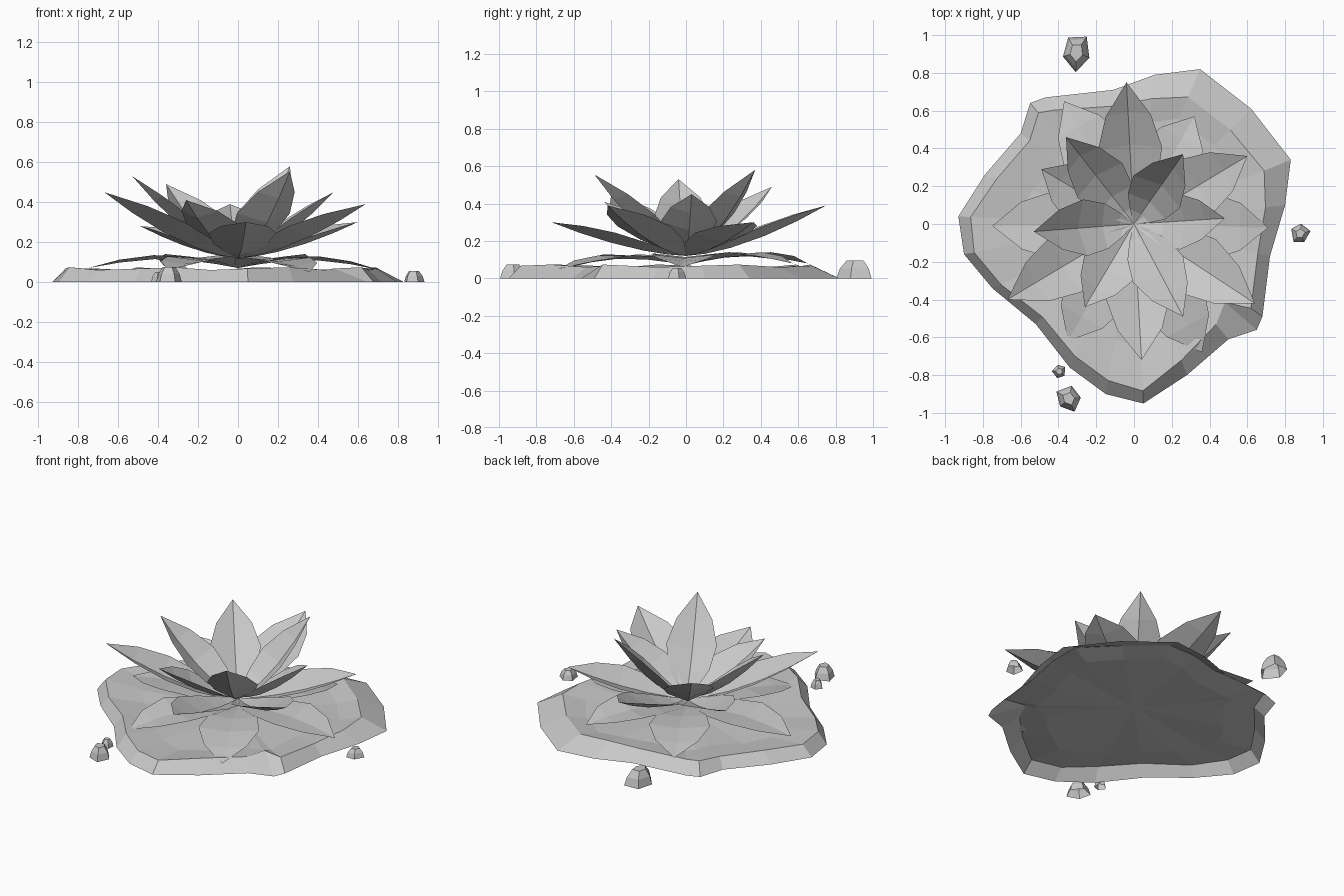
import bpy
import math
from mathutils import Vector

if "Cube" in bpy.data.objects:
    bpy.data.objects.remove(bpy.data.objects["Cube"])

grey = bpy.data.materials.new("stone_grey")
grey.diffuse_color = (0.58, 0.58, 0.58, 1)
grey.use_nodes = True
grey.node_tree.nodes["Principled BSDF"].inputs["Base Color"].default_value = grey.diffuse_color


def make(name, verts, faces):
    mesh = bpy.data.meshes.new(name)
    mesh.from_pydata(verts, [], faces)
    mesh.materials.append(grey)
    obj = bpy.data.objects.new(name, mesh)
    bpy.context.collection.objects.link(obj)
    return obj


def stack(rings, apex=None):
    """Bridge closed rings of equal length, then fan or cap the last one."""
    n = len(rings[0])
    verts = [p for ring in rings for p in ring]
    faces = []
    for k in range(len(rings) - 1):
        for i in range(n):
            j = (i + 1) % n
            faces.append((k * n + i, k * n + j, k * n + n + j, k * n + n + i))
    last = (len(rings) - 1) * n
    if apex is None:
        faces.append(tuple(range(last, last + n)))
    else:
        verts.append(apex)
        faces += [(last + i, last + (i + 1) % n, len(verts) - 1) for i in range(n)]
    return verts, faces


# Ground slab: open-bottomed shell, outline (x, y) with scale of its upper rim
outline = [
    (-0.93, 0.04, 0.93), (-0.90, -0.16, 0.94), (-0.75, -0.34, 0.94), (-0.52, -0.53, 0.93),
    (-0.34, -0.76, 0.92), (-0.15, -0.90, 0.92), (0.05, -0.95, 0.93), (0.28, -0.80, 0.90),
    (0.50, -0.61, 0.87), (0.65, -0.56, 0.74), (0.68, -0.49, 0.91), (0.72, -0.17, 0.91),
    (0.80, 0.10, 0.87), (0.83, 0.34, 0.83), (0.62, 0.61, 0.82), (0.35, 0.82, 0.82),
    (0.11, 0.79, 0.84), (-0.11, 0.71, 0.88), (-0.47, 0.67, 0.90), (-0.55, 0.64, 0.92),
    (-0.60, 0.48, 0.92), (-0.79, 0.26, 0.92)]
base = [(x, y, 0) for x, y, s in outline]
rim = [(x * s, y * s, 0.067 + 0.008 * math.sin(2.1 * i)) for i, (x, y, s) in enumerate(outline)]
inner = [(x * 0.68, y * 0.68, 0.045 + 0.008 * math.sin(1.7 * i)) for i, (x, y, s) in enumerate(outline)]
make("ground_slab", *stack([base, rim, inner], (0, 0, 0.05)))


# Petals: folded sheets of rows along the length, three columns wide
def petal(name, tip, z0, profile, width, cup):
    tx, ty, tz = tip
    length = math.hypot(tx, ty)
    d = Vector((tx / length, ty / length, 0))
    side = Vector((-d.y, d.x, 0))
    rows = [(0.14, 0.42), (0.32, 0.80), (0.56, 1.0), (0.79, 0.70)]
    verts = [Vector((0, 0, z0))]
    for t, w in rows:
        mid = d * (length * t) + Vector((0, 0, profile(t, z0, tz)))
        slope = (profile(t + 0.05, z0, tz) - profile(t - 0.05, z0, tz)) / (0.1 * length)
        up = (Vector((0, 0, 1)) - d * slope).normalized()
        for s in (-1, 0, 1):
            verts.append(mid + side * (s * w * width) + up * (abs(s) * w * cup))
    verts.append(Vector(tip))
    faces = [(0, 2, 1), (0, 3, 2)]
    for k in range(3):
        a = 1 + 3 * k
        faces += [(a, a + 1, a + 4, a + 3), (a + 1, a + 2, a + 5, a + 4)]
    faces += [(10, 11, 13), (11, 12, 13)]
    make(name, verts, faces)


def curved_up(t, z0, z1):
    return z0 + (z1 - z0) * max(t, 0) ** 1.6


def drooping(t, z0, z1):
    return z0 + (z1 - z0) * t + 0.045 * math.sin(math.pi * t)


layers = {
    "lower_petal": (0.07, drooping, 0.18, 0.02, [
        (0.71, -0.02, 0.06), (0.32, 0.57, 0.08), (-0.37, 0.65, 0.08),
        (-0.75, -0.01, 0.07), (-0.35, -0.62, 0.06), (0.36, -0.68, 0.05)]),
    "middle_petal": (0.12, curved_up, 0.17, 0.055, [
        (0.60, 0.36, 0.30), (-0.04, 0.75, 0.39), (-0.49, 0.29, 0.28),
        (-0.67, -0.40, 0.45), (0.04, -0.72, 0.30), (0.64, -0.42, 0.39)]),
    "inner_petal": (0.13, curved_up, 0.15, 0.06, [
        (0.48, 0.03, 0.45), (0.26, 0.37, 0.58), (-0.36, 0.46, 0.49),
        (-0.53, -0.04, 0.53), (-0.26, -0.44, 0.41), (0.26, -0.49, 0.555)])}
for name, (z0, profile, width, cup, tips) in layers.items():
    for i, tip in enumerate(tips):
        petal(f"{name}_{i + 1}", tip, z0, profile, width, cup)


# Loose pebbles: irregular five-sided lumps
def pebble(i, x, y, rx, ry, h, turn):
    def ring(s, z):
        pts = []
        for k in range(5):
            a = turn + k * math.tau / 5
            r = s * (1 + 0.12 * math.sin(2.3 * k + i))
            pts.append((x + rx * r * math.cos(a), y + ry * r * math.sin(a), z))
        return pts
    make(f"pebble_{i}", *stack([ring(1, 0), ring(0.82, h * 0.55), ring(0.48, h)]))


pebble(1, -0.305, 0.91, 0.08, 0.095, 0.095, 0.9)
pebble(2, 0.88, -0.05, 0.05, 0.058, 0.055, 0.2)
pebble(3, -0.395, -0.78, 0.036, 0.04, 0.05, 0.6)
pebble(4, -0.345, -0.925, 0.07, 0.07, 0.075, 0.1)
